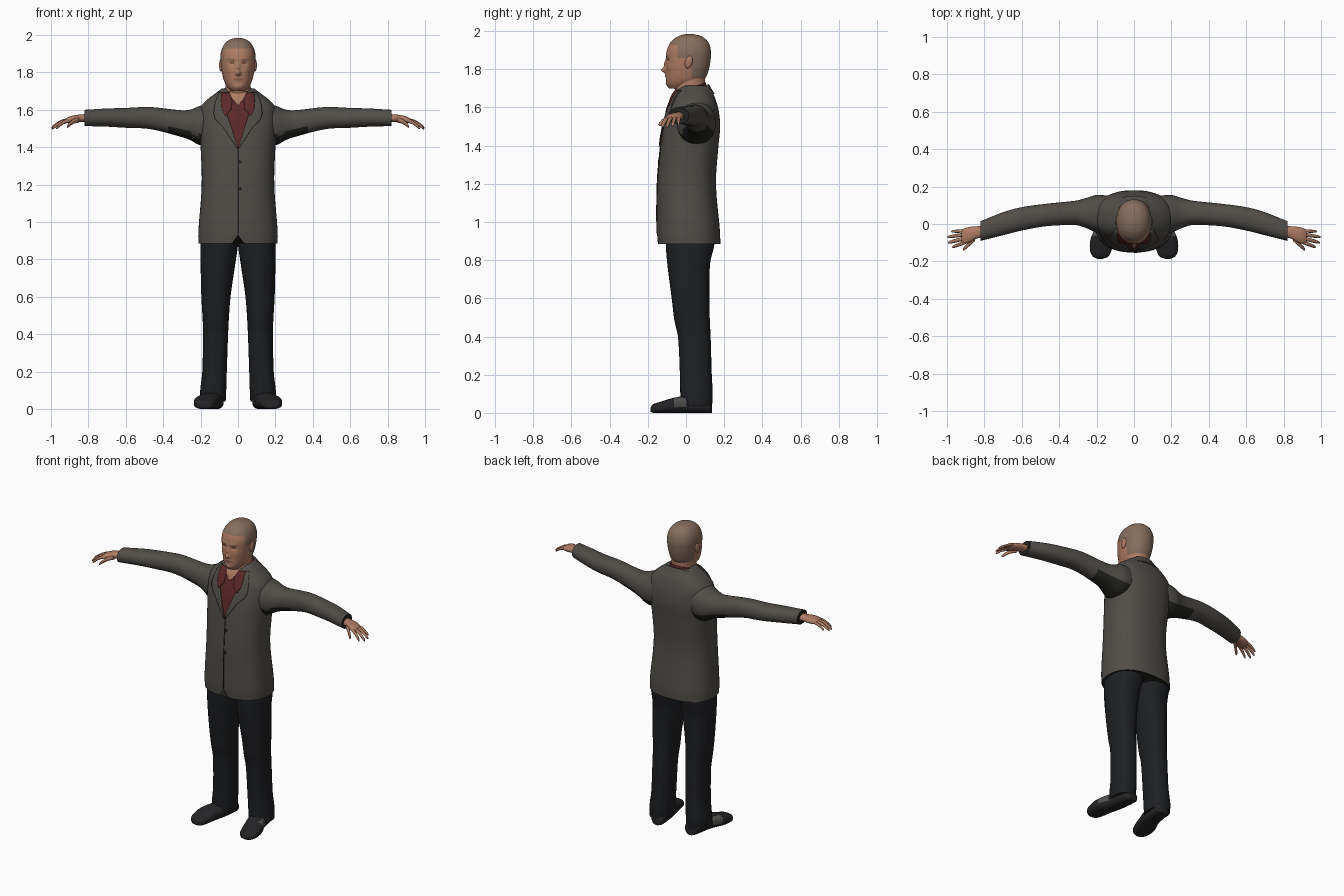
import bpy, bmesh
from math import sin, cos, pi, exp, copysign
from mathutils import Vector

cube = bpy.data.objects.get("Cube")
if cube:
    bpy.data.objects.remove(cube, do_unlink=True)


def material(name, r, g, b):
    m = bpy.data.materials.new(name)
    m.use_nodes = True
    m.diffuse_color = (r, g, b, 1)
    bsdf = m.node_tree.nodes["Principled BSDF"]
    bsdf.inputs["Base Color"].default_value = (r, g, b, 1)
    bsdf.inputs["Roughness"].default_value = 0.8
    return m


JACKET = material("jacket grey", .082, .075, .066)
LINING = material("dark lining", .016, .016, .014)
TROUSER = material("trouser black", .013, .014, .016)
SHIRT = material("shirt maroon", .11, .022, .022)
SKIN = material("skin", .42, .2, .125)
HAIR = material("hair brown", .24, .155, .11)
SHOE = material("shoe black", .018, .018, .02)
PATCH = material("shoe grey", .085, .085, .08)
DARK = material("eye brown", .06, .03, .02)
LIPS = material("lip line", .19, .065, .045)


def bounds(keys, t):
    """Smoothly interpolated section limits at position t."""
    i = 0
    while i < len(keys) - 2 and t > keys[i + 1][0]:
        i += 1
    p, q = keys[i], keys[i + 1]
    o, r = keys[max(i - 1, 0)], keys[min(i + 2, len(keys) - 1)]
    h = q[0] - p[0]
    u = (t - p[0]) / h
    out = []
    for c in range(1, 5):
        m0 = h * (q[c] - o[c]) / (q[0] - o[0])
        m1 = h * (r[c] - p[c]) / (r[0] - p[0])
        d = q[c] - p[c]
        out.append(p[c] + u * m0 + u * u * (3 * d - 2 * m0 - m1) + u ** 3 * (m0 + m1 - 2 * d))
    return out


def finish(name, bm, mats, rule=None, mirror=False, angle=pi / 3):
    bmesh.ops.recalc_face_normals(bm, faces=bm.faces)
    if rule:
        for f in bm.faces:
            f.material_index = rule(f.calc_center_median(), f.normal)
    me = bpy.data.meshes.new(name)
    bm.to_mesh(me)
    bm.free()
    for m in mats:
        me.materials.append(m)
    ob = bpy.data.objects.new(name, me)
    bpy.context.collection.objects.link(ob)
    bpy.ops.object.select_all(action='DESELECT')
    ob.select_set(True)
    bpy.context.view_layer.objects.active = ob
    bpy.ops.object.shade_smooth_by_angle(angle=angle)
    if mirror:
        ob.modifiers.new("mirror", 'MIRROR')
    return ob


def loft(name, axis, keys, mats, n=2.2, seg=32, sub=5, deform=None, **kw):
    """Skin rounded sections; each key is position, then low and high limits of both cross axes."""
    bm = bmesh.new()
    ts = [p[0] + (q[0] - p[0]) * k / sub for p, q in zip(keys, keys[1:]) for k in range(sub)]
    rings = []
    for t in ts + [keys[-1][0]]:
        a0, a1, b0, b1 = bounds(keys, t)
        ring = []
        for k in range(seg):
            c, s = cos(2 * pi * k / seg), sin(2 * pi * k / seg)
            a = (a0 + a1) / 2 + (a1 - a0) / 2 * copysign(abs(c) ** (2 / n), c)
            b = (b0 + b1) / 2 + (b1 - b0) / 2 * copysign(abs(s) ** (2 / n), s)
            v = Vector({'x': (t, a, b), 'y': (a, t, b), 'z': (a, b, t)}[axis])
            ring.append(bm.verts.new(deform(v) if deform else v))
        rings.append(ring)
    for r, s in zip(rings, rings[1:]):
        for k in range(seg):
            bm.faces.new((r[k], r[k - 1], s[k - 1], s[k]))
    bm.faces.new(rings[0])
    bm.faces.new(rings[-1])
    return finish(name, bm, mats, **kw)


def upright(rows):
    """Symmetric upright sections from height, front, back and half width."""
    return [(z, -w, w, f, b) for z, f, b, w in rows]


# Jacket body, with a notch at the front of the hem
body = upright([(.885, -.148, .18, .212), (.95, -.152, .178, .212), (1.2, -.15, .157, .194),
                (1.4, -.133, .17, .2), (1.5, -.118, .179, .208), (1.58, -.098, .172, .206),
                (1.62, -.083, .162, .196), (1.66, -.068, .148, .158), (1.69, -.05, .13, .118),
                (1.715, -.02, .105, .085)])
BODY_N = 2.4


def hem_notch(v):
    if v.y < 0:
        v.z += .95 * max(0, .935 - v.z) * max(0, 1 - abs(v.x) / .032)
    return v


loft("jacket_body", 'z', body, [JACKET, LINING], n=BODY_N, seg=64, deform=hem_notch,
     rule=lambda c, nrm: int(nrm.z < -.8 and c.z < .95))


def sheet(name, rows, mat, lift, mirror=True, cols=6, sub=4):
    """Thin cloth piece laid on the front of the jacket; rows give height, inner and outer edge."""
    bm = bmesh.new()
    lines = []
    steps = [(p, q, k / sub) for p, q in zip(rows, rows[1:]) for k in range(sub)]
    for p, q, u in steps + [(rows[-2], rows[-1], 1)]:
        z, x0, x1 = [i + (j - i) * u for i, j in zip(p, q)]
        a0, w, f, b = bounds(body, z)
        line = []
        for c in range(cols + 1):
            x = x0 + (x1 - x0) * c / cols
            y = (f + b) / 2 - (b - f) / 2 * max(0, 1 - abs(x / w) ** BODY_N) ** (1 / BODY_N)
            line.append(bm.verts.new((x, y - lift, z)))
        lines.append(line)
    for r, s in zip(lines, lines[1:]):
        for c in range(cols):
            bm.faces.new((r[c], r[c + 1], s[c + 1], s[c]))
    ob = finish(name, bm, [mat], mirror=mirror)
    solid = ob.modifiers.new("cloth", 'SOLIDIFY')
    solid.thickness = .005
    solid.offset = 0


# Shirt front, open neck, collar points, lapels and the front edge
sheet("shirt_front", [(1.395, -.002, .002), (1.5, -.035, .035), (1.57, -.06, .06),
                      (1.63, -.078, .078), (1.68, -.07, .07)], SHIRT, .002, False, 12)
sheet("open_neck", [(1.625, -.002, .002), (1.66, -.032, .032), (1.695, -.05, .05)],
      SKIN, .005, False, 8)
sheet("collar_points", [(1.57, .066, .07), (1.605, .035, .086), (1.65, .032, .09),
                        (1.69, .045, .085)], SHIRT, .009)
sheet("lapels", [(1.395, .001, .006), (1.5, .033, .075), (1.55, .05, .122), (1.58, .06, .13),
                 (1.62, .078, .126), (1.66, .088, .115), (1.69, .08, .1)], JACKET, .007)
sheet("front_edge", [(.94, .001, .004), (1.2, .001, .004), (1.4, .001, .004)], LINING, .001,
      False, 1)
for i, z in enumerate((1.18, 1.32)):
    sheet("button_%d" % (i + 1), [(z - .008, .008, .016), (z, .004, .02), (z + .008, .008, .016)],
          LINING, .002, False, 4)


# Collars sloping down toward the front
def slope(v):
    v.z += .35 * v.y
    return v


loft("shirt_collar", 'z', upright([(1.64, -.062, .112, .088), (1.67, -.06, .108, .082),
                                   (1.695, -.055, .104, .077)]), [SHIRT], deform=slope)
loft("jacket_collar", 'z', upright([(1.62, -.03, .15, .135), (1.65, -.03, .134, .112),
                                    (1.68, -.025, .12, .092)]), [JACKET], deform=slope)

# Sleeves with dark underarms and dark cuffs
loft("sleeves", 'x', [(.13, -.05, .15, 1.41, 1.64), (.2, -.045, .155, 1.41, 1.622),
                      (.26, -.02, .138, 1.44, 1.6), (.31, -.006, .125, 1.457, 1.598),
                      (.47, -.012, .108, 1.497, 1.615), (.6, -.035, .09, 1.504, 1.61),
                      (.7, -.06, .063, 1.51, 1.607), (.82, -.09, .015, 1.513, 1.6)],
     [JACKET, LINING], mirror=True,
     rule=lambda c, nrm: int((c.x < .37 and nrm.z < -.4) or nrm.x > .9))

# Hands: palm, four fingers and a thumb
loft("palms", 'x', [(.8, -.07, -.01, 1.535, 1.578), (.84, -.078, -.012, 1.535, 1.575),
                    (.88, -.1, -.016, 1.53, 1.57), (.91, -.106, -.024, 1.53, 1.56),
                    (.922, -.095, -.035, 1.537, 1.552)], [SKIN], seg=20, mirror=True)


def finger(name, start, end, r):
    a, b = Vector(start), Vector(end)
    keys = []
    for u, s in ((0, 1), (.45, 1), (.85, .8), (.96, .6), (1, .2)):
        p = a.lerp(b, u)
        p.z += .01 * sin(pi * u)
        keys.append((p.x, p.y - r * s, p.y + r * s, p.z - r * s, p.z + r * s))
    loft(name, 'x', keys, [SKIN], n=2, seg=12, sub=2, mirror=True)


finger("index_fingers", (.895, -.094, 1.545), (.972, -.124, 1.5), .0105)
finger("middle_fingers", (.9, -.075, 1.547), (.994, -.1, 1.498), .0105)
finger("ring_fingers", (.9, -.055, 1.547), (.998, -.07, 1.503), .01)
finger("little_fingers", (.895, -.036, 1.547), (.978, -.04, 1.51), .009)
finger("thumbs", (.85, -.078, 1.545), (.915, -.138, 1.508), .013)

# Trouser legs
loft("trouser_legs", 'z', [(.04, .066, .202, -.028, .137), (.1, .063, .202, -.03, .14),
                           (.2, .06, .191, -.032, .135), (.4, .053, .187, -.042, .129),
                           (.48, .049, .189, -.06, .125), (.6, .04, .196, -.075, .122),
                           (.78, .014, .2, -.098, .126), (.88, 0, .2, -.105, .148),
                           (.96, 0, .19, -.1, .15)], [TROUSER], n=2.3, mirror=True)

# Shoes, toes turned slightly out, with a grey patch on the outer side
loft("shoes", 'y', [(-.186, .165, .195, .006, .026), (-.175, .138, .219, .001, .044),
                    (-.14, .12, .235, 0, .056), (-.08, .105, .232, 0, .075),
                    (0, .085, .198, 0, .088), (.12, .078, .168, 0, .07),
                    (.135, .095, .15, 0, .05)], [SHOE, PATCH], n=2.7, mirror=True,
     rule=lambda c, nrm: int(-.07 < c.y < 0 and c.z > .03 and c.x > .19))

# Neck
loft("neck", 'z', upright([(1.6, -.055, .1, .075), (1.68, -.058, .095, .07),
                           (1.73, -.06, .1, .068), (1.79, -.05, .1, .07)]), [SKIN])

# Face relief: side offset, height, two spreads, depth
relief = [(0, 1.795, .013, .013, -.026), (0, 1.825, .01, .022, -.012),
          (.03, 1.872, .026, .009, -.004), (.034, 1.85, .015, .011, .008),
          (0, 1.765, .022, .01, -.005), (0, 1.722, .022, .014, -.005),
          (.05, 1.81, .02, .02, -.004)]


def face_shape(v):
    if v.y < 0:
        x, z = abs(v.x), v.z
        fade = min(1, -v.y / .05)
        v.y += fade * sum(d * exp(-((x - px) / sx) ** 2 - ((z - pz) / sz) ** 2)
                          for px, pz, sx, sz, d in relief)
    return v


def head_colour(c, nrm):
    x, y, z = abs(c.x), c.y, c.z
    if z > 1.925 or (y > -.045 and z > 1.86) or (y > .03 and z > 1.755):
        return 1
    if y < -.04:
        if ((x - .034) / .014) ** 2 + ((z - 1.85) / .005) ** 2 < 1:
            return 2
        if x < .027 and abs(z - 1.765) < .0025:
            return 3
        if .014 < x < .055 and abs(z - 1.872) < .0035:
            return 1
    return 0


# Head and ears
loft("head", 'z', upright([(1.7, -.088, .03, .036), (1.72, -.1, .07, .056),
                           (1.75, -.104, .1, .073), (1.8, -.104, .12, .086),
                           (1.86, -.104, .13, .093), (1.9, -.1, .13, .093),
                           (1.94, -.082, .118, .08), (1.965, -.055, .094, .06),
                           (1.978, -.028, .068, .038), (1.984, -.005, .04, .016)]),
     [SKIN, HAIR, DARK, LIPS], seg=128, sub=9, deform=face_shape, rule=head_colour)

bm = bmesh.new()
bmesh.ops.create_uvsphere(bm, u_segments=16, v_segments=10, radius=1)
for v in bm.verts:
    v.co = Vector((.091 + .01 * v.co.x, .014 + .02 * v.co.y + .006 * v.co.z, 1.838 + .033 * v.co.z))
finish("ears", bm, [SKIN], mirror=True)
